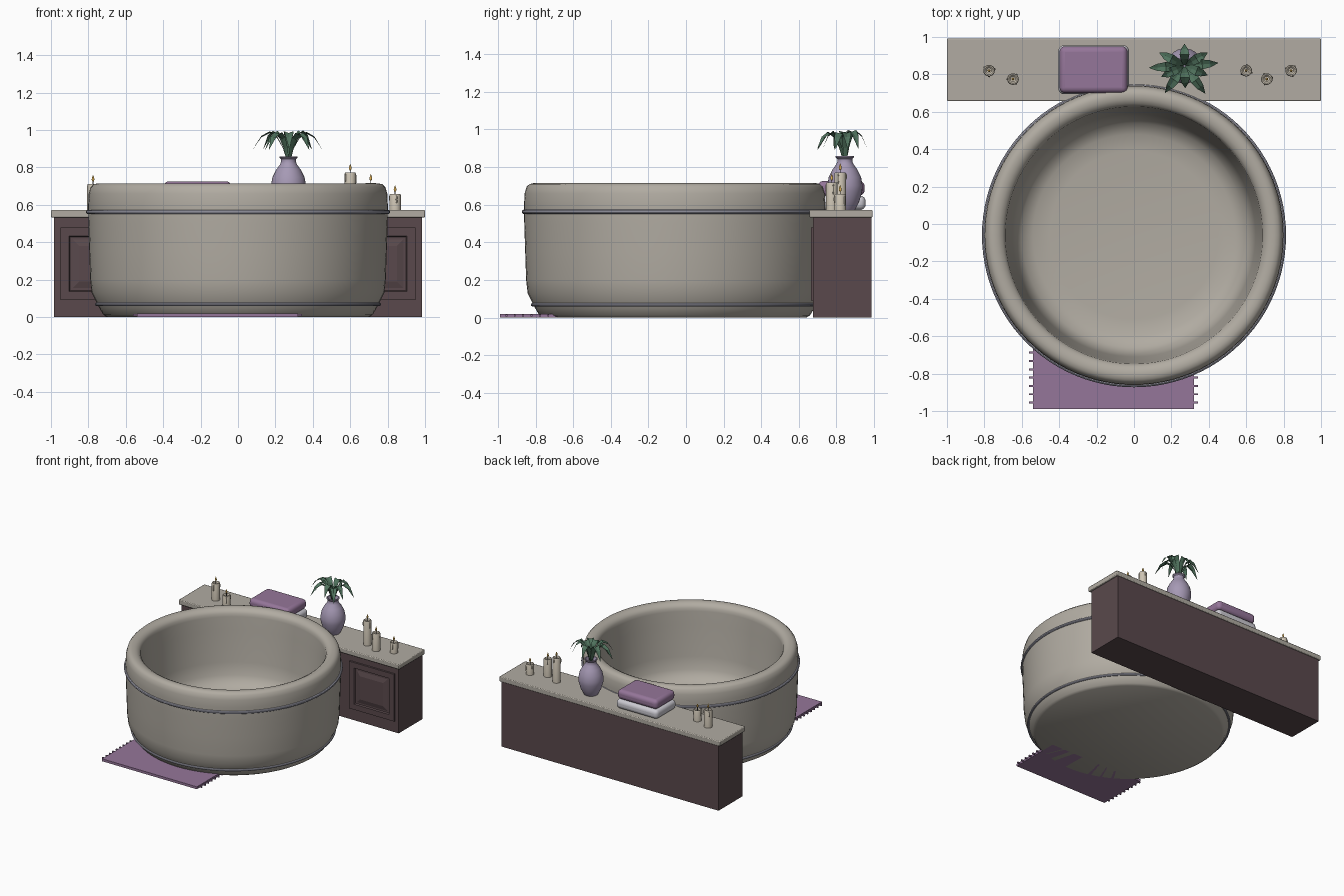
import bpy, bmesh
from math import sin, cos, pi, radians
from mathutils import Vector, Matrix

if "Cube" in bpy.data.objects:
    bpy.data.objects.remove(bpy.data.objects["Cube"])


def mat(name, r, g, b):
    m = bpy.data.materials.new(name)
    m.diffuse_color = (r, g, b, 1)
    m.use_nodes = True
    m.node_tree.nodes["Principled BSDF"].inputs["Base Color"].default_value = m.diffuse_color
    return m


STONE = mat("stone", 0.44, 0.41, 0.36)
TRIM = mat("trim", 0.42, 0.42, 0.50)
WOOD = mat("dark_wood", 0.10, 0.066, 0.072)
PURPLE = mat("purple_cloth", 0.30, 0.18, 0.32)
PALE = mat("pale_cloth", 0.60, 0.59, 0.64)
VASE = mat("lavender_glaze", 0.38, 0.32, 0.46)
LEAF = mat("leaf", 0.08, 0.17, 0.11)
WAX = mat("wax", 0.62, 0.56, 0.46)
FLAME = mat("flame", 0.85, 0.50, 0.10)
WICK = mat("wick", 0.05, 0.04, 0.04)


def finish(name, bm, material, smooth=True, bevel=0, segs=3):
    bmesh.ops.recalc_face_normals(bm, faces=bm.faces)
    me = bpy.data.meshes.new(name)
    bm.to_mesh(me)
    bm.free()
    me.materials.append(material)
    ob = bpy.data.objects.new(name, me)
    bpy.context.collection.objects.link(ob)
    if bevel:
        b = ob.modifiers.new("bevel", 'BEVEL')
        b.width, b.segments = bevel, segs
    if smooth:
        bpy.ops.object.select_all(action='DESELECT')
        ob.select_set(True)
        bpy.context.view_layer.objects.active = ob
        bpy.ops.object.shade_smooth_by_angle(angle=radians(35))
    return ob


def add_box(bm, x0, x1, y0, y1, z0, z1):
    m = Matrix.Translation(((x0 + x1) / 2, (y0 + y1) / 2, (z0 + z1) / 2))
    m = m @ Matrix.Diagonal((x1 - x0, y1 - y0, z1 - z0, 1))
    bmesh.ops.create_cube(bm, size=1, matrix=m)


def box(name, dims, material, **kw):
    bm = bmesh.new()
    add_box(bm, *dims)
    return finish(name, bm, material, **kw)


def add_lathe(bm, profile, at, segs):
    """Revolve (radius, height) points about a vertical axis through at."""
    c = Vector(at)
    vs = [bm.verts.new(c + Vector((r, 0, z))) for r, z in profile]
    es = [bm.edges.new(p) for p in zip(vs, vs[1:])]
    bmesh.ops.spin(bm, geom=vs + es, cent=c, axis=(0, 0, 1), angle=2 * pi, steps=segs)
    bmesh.ops.remove_doubles(bm, verts=bm.verts, dist=1e-5)


def lathe(name, profile, at, material, segs=32):
    bm = bmesh.new()
    add_lathe(bm, profile, at, segs)
    return finish(name, bm, material)


def ring(name, radius, tube, at, material):
    pts = [(radius + tube * cos(a * pi / 5), tube * sin(a * pi / 5)) for a in range(11)]
    return lathe(name, pts, at, material, 96)


# Round tub: outer wall, rolled rim, tapered basin
TUB = (0, -0.06, 0)
lathe("tub", [(0, 0), (0.70, 0), (0.72, 0.012), (0.742, 0.05), (0.755, 0.075), (0.782, 0.13),
              (0.79, 0.20), (0.795, 0.35), (0.80, 0.50), (0.801, 0.60), (0.798, 0.66),
              (0.788, 0.695), (0.772, 0.71), (0.75, 0.715), (0.725, 0.712), (0.702, 0.70),
              (0.688, 0.68), (0.685, 0.655), (0.675, 0.55), (0.65, 0.30), (0.635, 0.20),
              (0.60, 0.14), (0.54, 0.11), (0.45, 0.10), (0, 0.10)], TUB, STONE, 96)
ring("upper_trim_ring", 0.801, 0.012, (0, -0.06, 0.562), TRIM)
ring("lower_trim_ring", 0.756, 0.009, (0, -0.06, 0.068), TRIM)

# Cabinet with raised door panels on the front
bm = bmesh.new()
add_box(bm, -0.985, 0.985, 0.675, 0.985, 0, 0.532)
cuts = [((x, 0, 0), (1, 0, 0)) for x in (-0.95, -0.54, 0.54, 0.95)]
cuts += [((0, 0, z), (0, 0, 1)) for z in (0.09, 0.48)]
for co, no in cuts:
    bmesh.ops.bisect_plane(bm, geom=bm.verts[:] + bm.edges[:] + bm.faces[:],
                           plane_co=co, plane_no=no)
bm.normal_update()
doors = []
for f in bm.faces:
    c = f.calc_center_median()
    if f.normal.y < -0.9 and 0.54 < abs(c.x) < 0.95 and 0.09 < c.z < 0.48:
        doors.append(f)
for thick, depth in ((0.002, 0.011), (0.045, 0), (0.006, -0.011), (0.012, 0), (0.035, 0.01)):
    bmesh.ops.inset_region(bm, faces=doors, thickness=thick, depth=depth, use_even_offset=True)
finish("cabinet", bm, WOOD, smooth=False)
box("countertop", (-1, 1, 0.657, 0.992, 0.532, 0.572), STONE, bevel=0.006, segs=2)

# Bath mat with a fringe on both short ends
bm = bmesh.new()
add_box(bm, -0.54, 0.32, -0.99, -0.57, 0, 0.02)
for i in range(9):
    y = -0.955 + i * 0.0445
    add_box(bm, -0.562, -0.54, y - 0.005, y + 0.005, 0.005, 0.015)
    add_box(bm, 0.32, 0.342, y - 0.005, y + 0.005, 0.005, 0.015)
finish("bath_mat", bm, PURPLE, smooth=False)

# Folded towels
box("lower_towel", (-0.405, -0.027, 0.695, 0.955, 0.572, 0.648), PALE, bevel=0.03, segs=5)
box("upper_towel", (-0.398, -0.035, 0.70, 0.95, 0.648, 0.726), PURPLE, bevel=0.03, segs=5)

# Vase
VX, VY = 0.27, 0.845
lathe("vase", [(0, 0), (0.052, 0), (0.058, 0.008), (0.078, 0.05), (0.092, 0.10), (0.094, 0.13),
               (0.086, 0.175), (0.066, 0.215), (0.046, 0.243), (0.039, 0.26), (0.041, 0.272),
               (0.049, 0.28), (0.049, 0.286), (0.041, 0.286), (0.034, 0.26), (0, 0.255)],
      (VX, VY, 0.572), VASE)

# Arching leaves: (angle, reach, lift)
bm = bmesh.new()
LEAVES = [(183, 1.0, 1.0), (5, 0.95, 0.98), (-53, 0.97, 0.95), (234, 0.93, 0.97), (90, 0.62, 1.0),
          (152, 0.8, 1.02), (30, 0.75, 1.03), (-88, 0.62, 1.0), (205, 0.72, 0.94), (-22, 0.7, 0.96)]
ARC = [(0.008, 0, 0.008), (0.03, 0.07, 0.014), (0.06, 0.125, 0.021),
       (0.10, 0.155, 0.026), (0.145, 0.13, 0.019), (0.19, 0.06, 0.001)]
for ang, reach, lift in LEAVES:
    a = radians(ang)
    out, side = Vector((cos(a), sin(a), 0)), Vector((-sin(a), cos(a), 0))
    prev = None
    for r, h, w in ARC:
        mid = Vector((VX, VY, 0.838 + h * lift)) + out * r * reach
        row = [bm.verts.new(mid + side * w), bm.verts.new(mid - Vector((0, 0, w * 0.35))),
               bm.verts.new(mid - side * w)]
        if prev:
            for k in (0, 1):
                bm.faces.new((prev[k], prev[k + 1], row[k + 1], row[k]))
        prev = row
finish("plant_leaves", bm, LEAF, smooth=False)

# Candles: x, y, height
CANDLES = [(-0.775, 0.82, 0.14), (-0.647, 0.775, 0.09), (0.60, 0.82, 0.20),
           (0.71, 0.775, 0.145), (0.84, 0.82, 0.085)]
for n, (x, y, h) in enumerate(CANDLES, 1):
    base = (x, y, 0.572)
    bm = bmesh.new()
    add_lathe(bm, [(0, 0), (0.031, 0), (0.031, h - 0.008), (0.028, h), (0.022, h),
                   (0.014, h - 0.008), (0, h - 0.01)], base, 20)
    for k, ang in enumerate((-20, 110, 235)):
        a = radians(ang + 35 * n)
        p = Vector(base) + Vector((0.031 * cos(a), 0.031 * sin(a), h - 0.022 - 0.006 * k))
        m = Matrix.Translation(p) @ Matrix.Diagonal((1, 1, 3.5 + k, 1))
        bmesh.ops.create_uvsphere(bm, u_segments=8, v_segments=6, radius=0.005, matrix=m)
    finish(f"candle_{n}", bm, WAX)
    lathe(f"candle_wick_{n}", [(0, -0.01), (0.002, -0.01), (0.002, 0.014), (0, 0.014)],
          (x, y, 0.572 + h), WICK, 8)
    lathe(f"candle_flame_{n}", [(0, 0.01), (0.005, 0.015), (0.0075, 0.023), (0.005, 0.035),
                                (0, 0.048)], (x, y, 0.572 + h), FLAME, 12)
